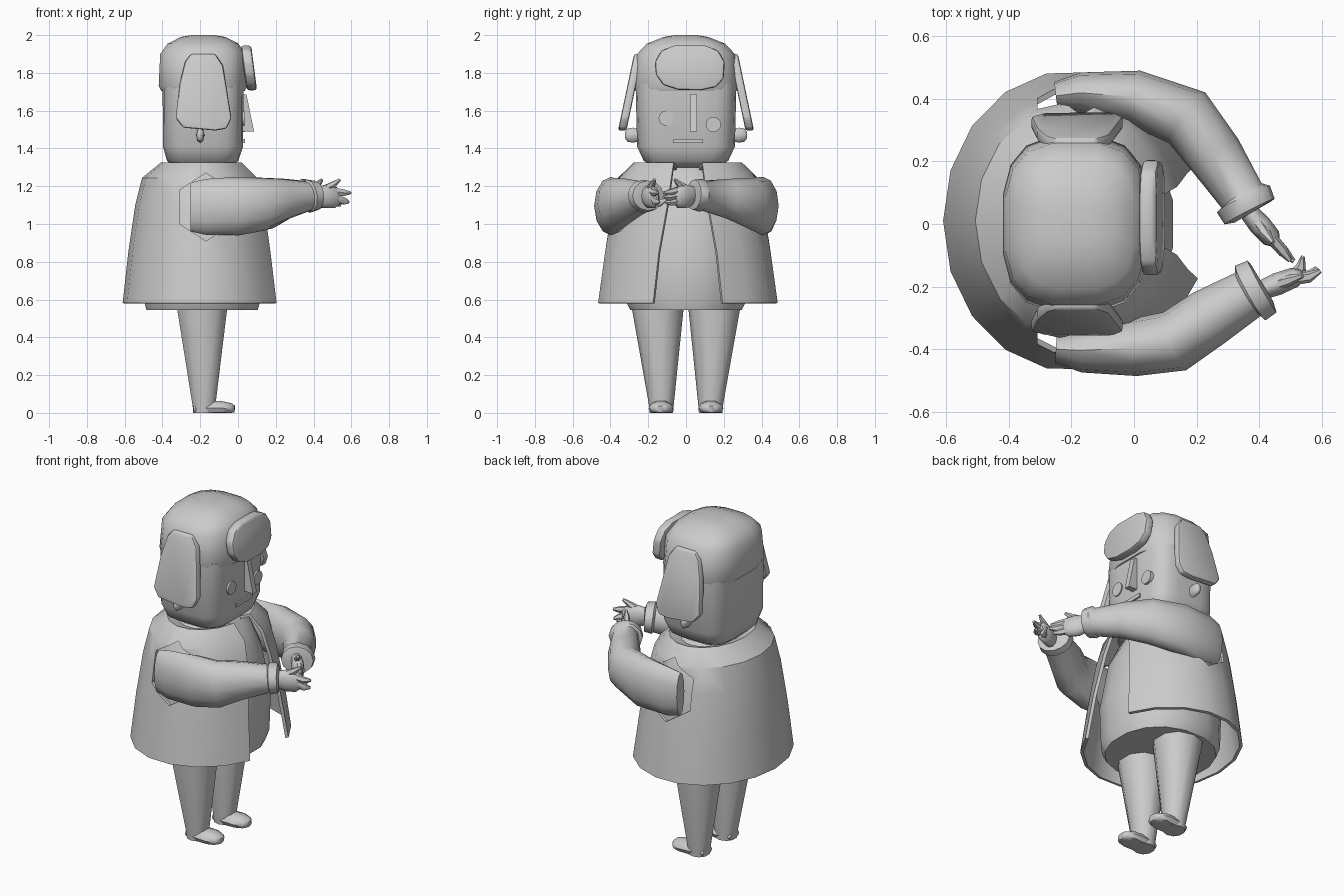
import bpy, bmesh
from math import pi, sin, cos, asin, copysign
from mathutils import Vector

if "Cube" in bpy.data.objects:
    bpy.data.objects.remove(bpy.data.objects["Cube"])


def finish(name, bm, angle=40, bevel=0.0):
    bmesh.ops.recalc_face_normals(bm, faces=bm.faces[:])
    me = bpy.data.meshes.new(name)
    bm.to_mesh(me)
    bm.free()
    ob = bpy.data.objects.new(name, me)
    bpy.context.collection.objects.link(ob)
    bpy.ops.object.select_all(action='DESELECT')
    bpy.context.view_layer.objects.active = ob
    ob.select_set(True)
    if bevel:
        m = ob.modifiers.new("bevel", 'BEVEL')
        m.width, m.segments, m.limit_method = bevel, 2, 'ANGLE'
        bpy.ops.object.modifier_apply(modifier="bevel")
    if angle:
        bpy.ops.object.shade_smooth_by_angle(angle=angle * pi / 180)
    return ob


def skin(rings, closed=True, cap=True):
    bm = bmesh.new()
    vs = [[bm.verts.new(p) for p in r] for r in rings]
    n = len(vs[0])
    for a, b in zip(vs, vs[1:]):
        for i in range(n if closed else n - 1):
            j = (i + 1) % n
            bm.faces.new((a[i], a[j], b[j], b[i]))
    if cap:
        bm.faces.new(vs[0])
        bm.faces.new(vs[-1])
    return bm


def stack(name, secs, power=2.0, segs=16, angle=40):
    """Loft of level sections (cx, cy, z, rx, ry)."""
    def sp(v):
        return copysign(abs(v) ** (2 / power), v)
    rings = [[(cx + rx * sp(cos(2 * pi * (i + .5) / segs)), cy + ry * sp(sin(2 * pi * (i + .5) / segs)), z)
              for i in range(segs)] for cx, cy, z, rx, ry in secs]
    return finish(name, skin(rings), angle)


def tube(name, secs, segs=10, floor=None):
    """Loft along a path of sections (x, y, z, side radius, upright radius)."""
    pts = [Vector(s[:3]) for s in secs]
    rings = []
    for k, (x, y, z, h, v) in enumerate(secs):
        d = pts[min(k + 1, len(pts) - 1)] - pts[max(k - 1, 0)]
        side = Vector((-d.y, d.x, 0)).normalized()
        up = d.cross(side).normalized()
        r = [pts[k] + side * h * cos(2 * pi * i / segs) + up * v * sin(2 * pi * i / segs) for i in range(segs)]
        if floor is not None:
            for p in r:
                p.z = max(p.z, floor)
        rings.append(r)
    return finish(name, skin(rings), 50)


def slab(name, outline, shift, bevel):
    """Outline of 3D points made thick along a vector."""
    shift = Vector(shift)
    return finish(name, skin([[Vector(p) for p in outline], [Vector(p) + shift for p in outline]]), 40, bevel)


def box(name, corner_a, corner_b):
    (x0, y0, z0), (x1, y1, z1) = corner_a, corner_b
    return slab(name, [(x0, y0, z0), (x0, y1, z0), (x0, y1, z1), (x0, y0, z1)], (x1 - x0, 0, 0), 0)


# Head
stack("head", [(-.19, 0, 1.30, .15, .17), (-.187, 0, 1.335, .19, .225), (-.185, 0, 1.41, .213, .26),
               (-.185, 0, 1.74, .215, .268)], 4, 24)

# Face
for name, y, z in (("right_eye", -.105, 1.56), ("left_eye", .145, 1.527)):
    slab(name, [(.01, y + .04 * cos(i * pi / 8), z + .04 * sin(i * pi / 8)) for i in range(16)], (.025, 0, 0), 0)
slab("nose", [(.02, .022, 1.685), (.045, .022, 1.685), (.085, .022, 1.49), (.02, .022, 1.49)], (0, .036, 0), 0)
box("mouth", (.01, -.065, 1.428), (.037, .09, 1.45))

# Ears below the hat flaps
for s, name in ((-1, "right_ear"), (1, "left_ear")):
    tube(name, [(-.2, s * .24, 1.47, .02, .03), (-.2, s * .28, 1.47, .022, .04), (-.2, s * .31, 1.47, .02, .034),
                (-.2, s * .322, 1.47, .01, .018)], 8)

# Fur hat: crown, front flap, side flaps
stack("hat_crown", [(-.185, 0, 1.705, .225, .275), (-.187, 0, 1.73, .236, .285), (-.187, 0, 1.90, .228, .262),
                    (-.185, 0, 1.955, .19, .21), (-.185, 0, 1.99, .12, .12), (-.185, 0, 2.0, .06, .06)], 2.9, 16, 50)
half = [(-.16, 1.79), (-.165, 1.86), (-.13, 1.92), (-.06, 1.945), (.10, 1.945), (.17, 1.92),
        (.205, 1.86), (.2, 1.77), (.16, 1.725), (.08, 1.708), (-.04, 1.71), (-.12, 1.735)]
slab("hat_front_flap", [(.07 + (1.945 - z) * .13, y, z) for y, z in half], (-.055, 0, 0), .015)
flap = [(-.25, 1.90), (-.12, 1.90), (-.08, 1.84), (-.06, 1.72), (-.035, 1.56), (-.06, 1.505),
        (-.12, 1.495), (-.29, 1.51), (-.33, 1.56), (-.31, 1.74), (-.28, 1.86)]
for s, name in ((-1, "right_hat_flap"), (1, "left_hat_flap")):
    slab(name, [(x, s * (.275 + (1.9 - z) * .21), z) for x, z in flap], (0, -s * .045, 0), .012)

# Body under the coat
stack("body", [(-.19, 0, .545, .30, .30), (-.19, 0, .60, .315, .33), (-.19, 0, .82, .32, .34),
               (-.19, 0, 1.1, .27, .30), (-.19, 0, 1.24, .2, .25), (-.19, 0, 1.315, .12, .14)], 2.2, 16)

# Open coat: shell with a gap at the front and six-sided armholes
rings = []
for cx, z, rx, ry, gap in ((-.19, 1.295, .16, .22, .06), (-.19, 1.318, .215, .285, .075), (-.2, 1.24, .3, .365, .085),
                           (-.2, 1.1, .335, .395, .105), (-.2, .85, .372, .436, .15), (-.2, .58, .402, .472, .18)):
    a, n = asin(gap / ry), 16
    stretch = 1 + .09 * (1.318 - z)
    ring = []
    for i in range(n + 1):
        t = a + (2 * pi - 2 * a) * i / n
        c = cos(t)
        ring.append((cx + rx * c * (stretch if c > 0 else 1), .01 + ry * sin(t), z))
    rings.append(ring)
coat = finish("coat", skin(rings, closed=False, cap=False), 0)
m = coat.modifiers.new("thick", 'SOLIDIFY')
m.thickness, m.offset = .018, 0
bpy.ops.object.modifier_apply(modifier="thick")
for s in (-1, 1):
    cutter = slab("armhole_cutter", [(-.17 + .16 * sin(i * pi / 3), s * .3, 1.09 + .18 * cos(i * pi / 3))
                                     for i in range(6)], (0, s * .3, 0), 0)
    cutter.hide_render = True
    bpy.context.view_layer.objects.active = coat
    m = coat.modifiers.new("hole", 'BOOLEAN')
    m.operation, m.object, m.solver = 'DIFFERENCE', cutter, 'EXACT'
    bpy.ops.object.modifier_apply(modifier="hole")
    bpy.data.objects.remove(cutter)
bpy.ops.object.select_all(action='DESELECT')
coat.select_set(True)
bpy.ops.object.shade_smooth_by_angle(angle=35 * pi / 180)

# Sleeves with cuffs
tube("right_sleeve", [(-.25, -.40, 1.09, .045, .13), (-.17, -.405, 1.09, .07, .148), (0, -.395, 1.095, .092, .155),
                      (.13, -.375, 1.105, .1, .14), (.24, -.30, 1.13, .095, .11), (.365, -.225, 1.145, .08, .08),
                      (.372, -.221, 1.147, .1, .088), (.41, -.2, 1.15, .095, .08), (.415, -.197, 1.15, .06, .05)], 12)
tube("left_sleeve", [(-.25, .41, 1.09, .045, .13), (-.17, .42, 1.09, .065, .148), (0, .405, 1.095, .088, .155),
                     (.17, .34, 1.11, .1, .135), (.26, .22, 1.135, .09, .105), (.345, .09, 1.15, .075, .08),
                     (.35, .08, 1.152, .095, .088), (.37, .04, 1.155, .09, .08), (.373, .035, 1.155, .06, .05)], 12)

# Hands: palm, fingers and thumb
hands = {
    "right": ((.40, -.215, 1.15), (.515, -.17, 1.14),
              [(.56, -.17, 1.165), (.597, -.15, 1.165)], [(.565, -.165, 1.12), (.585, -.14, 1.115)],
              [(.535, -.14, 1.11), (.54, -.105, 1.13)], [(.50, -.18, 1.205), (.54, -.165, 1.235)]),
    "left": ((.365, .04, 1.155), (.44, -.045, 1.14),
             [(.475, -.085, 1.165), (.50, -.118, 1.165)], [(.48, -.09, 1.14), (.512, -.12, 1.14)],
             [(.47, -.08, 1.115), (.49, -.11, 1.115)], [(.42, -.03, 1.205), (.445, -.06, 1.235)]),
}
for side, (wrist, palm, *digits) in hands.items():
    w, p = Vector(wrist), Vector(palm)
    tube(side + "_palm", [(*w, .03, .045), (*w.lerp(p, .5), .036, .065), (*p, .032, .058), (*p.lerp(w, -.2), .016, .035)])
    for i, (mid, tip) in enumerate(digits):
        start = w.lerp(p, .45 if i == 3 else .8)
        start.z = w.z + (.025, .0, -.03, .03)[i]
        tube(f"{side}_finger_{i + 1}" if i < 3 else side + "_thumb",
             [(*start, .02, .024), (*mid, .018, .02), (*tip, .007, .008)], 6)

# Legs and feet
for s, name in ((-1, "right"), (1, "left")):
    stack(name + "_leg", [(-.18, s * .13, 0, .06, .062), (-.18, s * .13, .03, .062, .064),
                          (-.19, s * .15, .56, .14, .138), (-.19, s * .15, .62, .14, .138)], 2.2, 10)
    tube(name + "_foot", [(-.235, s * .13, .02, .045, .025), (-.17, s * .13, .025, .062, .045),
                          (-.08, s * .132, .025, .066, .038), (-.035, s * .134, .022, .05, .03),
                          (-.018, s * .135, .02, .025, .018)], 10, 0)
